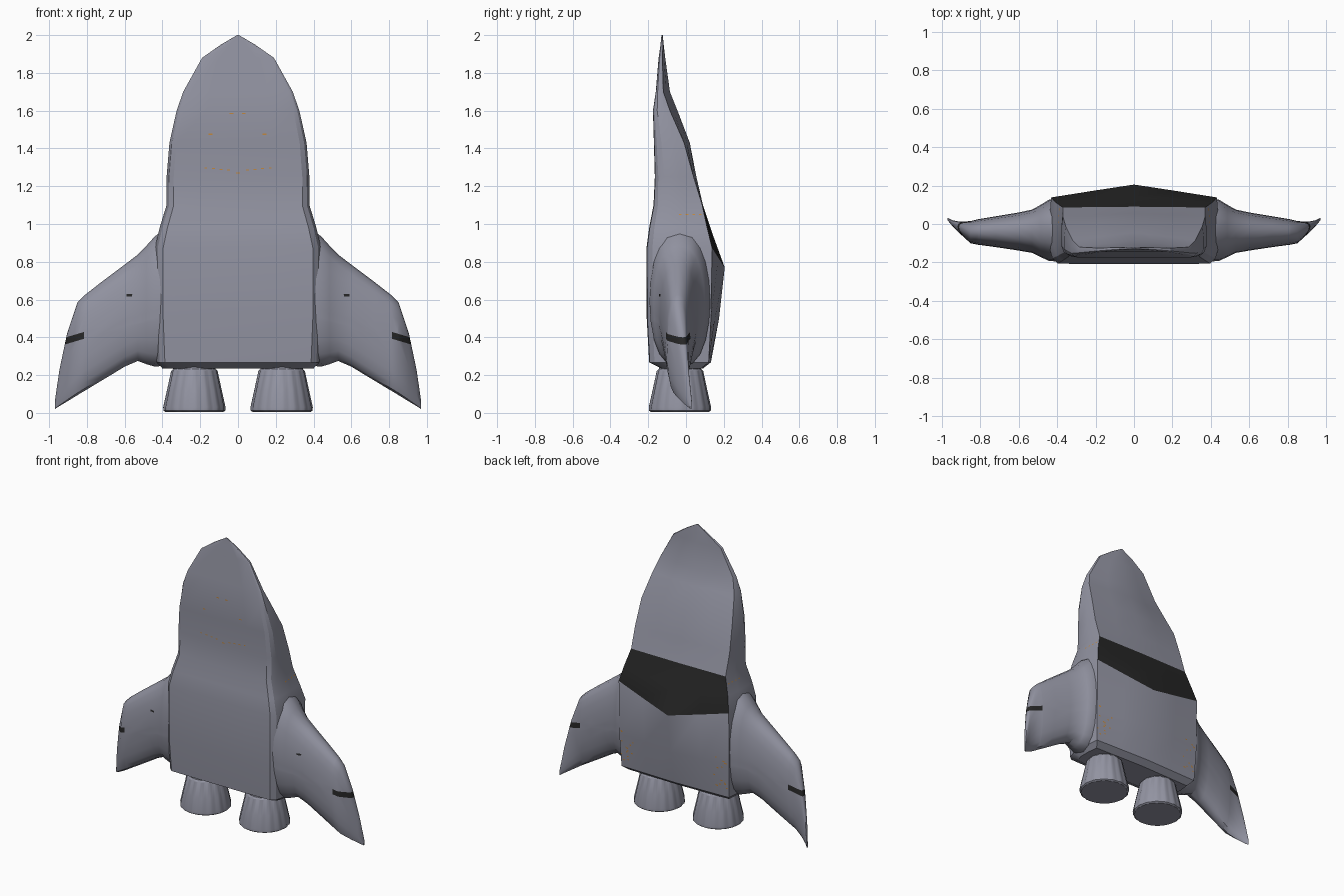
import bpy, bmesh, math, random
from mathutils import Vector
from mathutils.bvhtree import BVHTree

if "Cube" in bpy.data.objects:
    bpy.data.objects.remove(bpy.data.objects["Cube"])

random.seed(4)


def material(name, rgb):
    m = bpy.data.materials.new(name)
    m.diffuse_color = (*rgb, 1)
    m.use_nodes = True
    m.node_tree.nodes["Principled BSDF"].inputs["Base Color"].default_value = m.diffuse_color
    return m


GREY = material("hull_grey", (0.29, 0.295, 0.36))
BLACK = material("window_black", (0.02, 0.02, 0.02))
ORANGE = material("marking_orange", (0.55, 0.25, 0.05))


def loft(rings):
    """Skin a list of equal-length rings and cap both ends."""
    bm = bmesh.new()
    vs = [[bm.verts.new(p) for p in r] for r in rings]
    n = len(rings[0])
    grid = []
    for a, b in zip(vs, vs[1:]):
        grid.append([bm.faces.new((a[j], a[(j + 1) % n], b[(j + 1) % n], b[j]))
                     for j in range(n)])
    bm.faces.new(vs[0])
    bm.faces.new(vs[-1])
    bmesh.ops.recalc_face_normals(bm, faces=bm.faces)
    return bm, grid


def finish(bm, name, mats, angle=None):
    me = bpy.data.meshes.new(name)
    bm.to_mesh(me)
    ob = bpy.data.objects.new(name, me)
    bpy.context.collection.objects.link(ob)
    for m in mats:
        me.materials.append(m)
    if angle:
        bpy.ops.object.select_all(action='DESELECT')
        ob.select_set(True)
        bpy.context.view_layer.objects.active = ob
        bpy.ops.object.shade_smooth_by_angle(angle=math.radians(angle))
    return ob


def mirrored(bm):
    m = bm.copy()
    for v in m.verts:
        v.co.x = -v.co.x
    bmesh.ops.reverse_faces(m, faces=m.faces)
    return m


# Hull: z, half width, front y, back edge y, back centre y, centre drop
SECTIONS = [
    (0.235, .40, -.13, .08, .09, 0),
    (0.268, .43, -.195, .12, .132, 0),
    (0.50, .44, -.208, .132, .175, 0),
    (0.875, .44, -.209, .138, .205, .105),
    (0.98, .415, -.195, .112, .143, .04),
    (1.10, .378, -.172, .086, .09, 0),
    (1.25, .378, -.165, .04, .055, 0),
    (1.43, .363, -.170, -.01, .02, 0),
    (1.60, .325, -.175, -.085, -.045, 0),
    (1.70, .29, -.160, -.12, -.085, 0),
    (1.88, .19, -.145, -.125, -.11, 0),
    (1.95, .09, -.135, -.122, -.118, 0),
    (2.00, .005, -.130, -.125, -.123, 0),
]


def hull_ring(z, w, f, bs, b, drop):
    t = bs - f
    half = [(0, f, z), (.5 * w, f, z), (.9 * w, f + .01 * t, z),
            (.965 * w, f + .09 * t, z), (w, f + .25 * t, z),
            (w, f + .65 * t, z), (.98 * w, bs, z),
            (.5 * w, (bs + b) / 2, z - drop / 2), (0, b, z - drop)]
    return half + [(-x, y, q) for x, y, q in half[7:0:-1]]


hull, grid = loft([hull_ring(*s) for s in SECTIONS])
for row in grid[3:5]:            # dark window band across the back
    for f in row[6:10]:
        f.material_index = 1
hull_tree = BVHTree.FromBMesh(hull)
finish(hull, "hull", [GREY, BLACK], 22)

# Wings: x, trailing z, leading z, front y, back y
WING = [
    (0.38, .25, .98, -.195, .12),
    (0.44, .245, .935, -.193, .128),
    (0.485, .258, .885, -.172, .10),
    (0.53, .275, .838, -.150, .075),
    (0.60, .245, .785, -.138, .060),
    (0.72, .172, .695, -.120, .040),
    (0.81, .118, .625, -.108, .025),
    (0.85, .094, .585, -.100, .015),
    (0.905, .060, .42, -.050, .012),
    (0.945, .036, .23, -.010, .020),
    (0.97, .020, .06, .020, .033),
]


def wing_ring(x, z0, z1, y0, y1, n=20):
    pts = []
    for k in range(n):
        a = 2 * math.pi * k / n
        c, s = math.cos(a), math.sin(a)
        y = (y0 + y1) / 2 + (y1 - y0) / 2 * math.copysign(abs(s) ** .75, s)
        pts.append((x, y, (z0 + z1) / 2 + (z1 - z0) / 2 * c))
    return pts


wing, _ = loft([wing_ring(*s) for s in WING])
wing_tree = BVHTree.FromBMesh(wing)


def stripe_z(x):
    return .388 + (.89 - x) * .3


# Painted stripe cut around each wing tip
for co, no in (((.815, 0, 0), (1, 0, 0)),
               ((.89, 0, stripe_z(.89) - .018), (.3, 0, 1)),
               ((.89, 0, stripe_z(.89) + .018), (.3, 0, 1))):
    bmesh.ops.bisect_plane(wing, geom=wing.verts[:] + wing.edges[:] + wing.faces[:],
                           plane_co=co, plane_no=no)
for f in wing.faces:
    c = f.calc_center_median()
    if c.x > .815 and abs(c.z - stripe_z(c.x)) < .018:
        f.material_index = 1
finish(mirrored(wing), "left_wing", [GREY, BLACK], 40)
finish(wing, "right_wing", [GREY, BLACK], 40)

# Engine nozzles with fluted walls
for name, side in (("left_nozzle", -1), ("right_nozzle", 1)):
    rings = []
    for z, r, flute in ((.005, .153, 0), (.012, .164, .02), (.03, .165, .03),
                        (.12, .145, .03), (.222, .123, .03), (.232, .112, 0),
                        (.27, .11, 0)):
        ring = []
        for k in range(64):
            a = 2 * math.pi * k / 64
            q = r * (1 - flute * (k % 4 >= 2))
            ring.append((side * .231 + q * math.cos(a), -.032 + q * math.sin(a), z))
        rings.append(ring)
    finish(loft(rings)[0], name, [GREY], 30)


# Thin painted marks laid on the surface
def plate(bm, tree, origin, direction, w, h):
    hit, no, _, _ = tree.ray_cast(Vector(origin), Vector(direction))
    if hit is None:
        return
    if no.dot(Vector(direction)) > 0:
        no = -no
    up = (Vector((0, 0, 1)) - no * no.z).normalized()
    right = up.cross(no)
    p = hit + no * .002
    bm.faces.new([bm.verts.new(p + right * (a * w / 2) + up * (b * h / 2))
                  for a, b in ((-1, -1), (1, -1), (1, 1), (-1, 1))])


marks = bmesh.new()
FRONT, BACK = (0, 1, 0), (0, -1, 0)
for x, z in ((-.035, 1.585), (.03, 1.585), (-.145, 1.475), (.14, 1.475), (0, 1.27)):
    plate(marks, hull_tree, (x, -1, z), FRONT, .02, .007)
for s in (-1, 1):
    for k in range(4):
        plate(marks, hull_tree, (s * (.05 + .04 * k), -1, 1.285 + .004 * k), FRONT, .014, .006)
        plate(marks, hull_tree, (s, -.03 + .035 * k, 1.05), (-s, 0, 0), .014, .007)
    for k in range(14):
        plate(marks, hull_tree, (s * random.uniform(.31, .42), 1,
                                 random.uniform(.31, .56)), BACK, .012, .008)
finish(marks, "orange_marks", [ORANGE])

dark = bmesh.new()
plate(dark, wing_tree, (.575, -1, .622), FRONT, .032, .012)
finish(mirrored(dark), "left_wing_mark", [BLACK])
finish(dark, "right_wing_mark", [BLACK])
